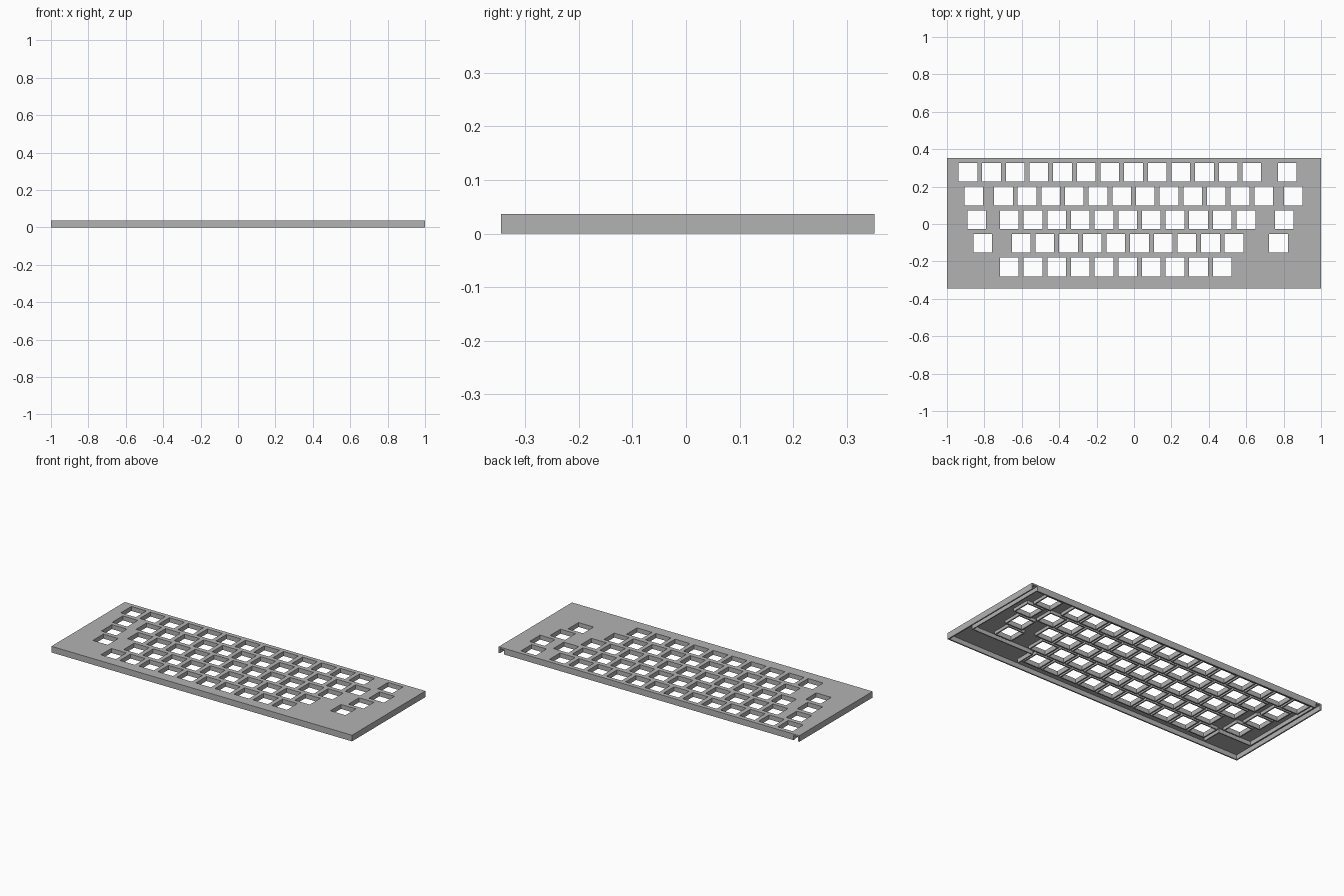
import bpy, bmesh

if "Cube" in bpy.data.objects:
    bpy.data.objects.remove(bpy.data.objects["Cube"])

H = 0.037             # total height
PLATE = 0.009         # thickness of the top plate
X, Y0, Y1 = 1.0, -0.345, 0.352
U = 0.1265            # key pitch
HOLE, RIM = 0.050, 0.0575   # half sizes of key opening and its sleeve

grey = bpy.data.materials.new("plain grey")
grey.diffuse_color = (0.45, 0.45, 0.45, 1)
grey.use_nodes = True
grey.node_tree.nodes["Principled BSDF"].inputs["Base Color"].default_value = grey.diffuse_color


def add_box(bm, x0, x1, y0, y1, z0, z1):
    v = [bm.verts.new((x, y, z)) for z in (z0, z1)
         for x, y in ((x0, y0), (x1, y0), (x1, y1), (x0, y1))]
    bm.faces.new((v[3], v[2], v[1], v[0]))
    bm.faces.new(v[4:])
    for i in range(4):
        j = (i + 1) % 4
        bm.faces.new((v[i], v[j], v[j + 4], v[i + 4]))


def add_sleeve(bm, cx, cy, z0, z1):
    # square tube around one key opening
    rings = []
    for r, z in ((RIM, z0), (RIM, z1), (HOLE, z1), (HOLE, z0)):
        rings.append([bm.verts.new((cx + sx * r, cy + sy * r, z))
                      for sx, sy in ((-1, -1), (1, -1), (1, 1), (-1, 1))])
    for k in range(4):
        a, b = rings[k], rings[(k + 1) % 4]
        for i in range(4):
            j = (i + 1) % 4
            bm.faces.new((a[i], a[j], b[j], b[i]))


def finish(bm, name):
    bmesh.ops.recalc_face_normals(bm, faces=bm.faces)
    me = bpy.data.meshes.new(name)
    bm.to_mesh(me)
    bm.free()
    me.materials.append(grey)
    ob = bpy.data.objects.new(name, me)
    bpy.context.collection.objects.link(ob)
    return ob


# key positions, in key pitches from the first key of each row
rows = [
    [i for i in range(13)] + [13.5],
    [0.25] + [1.5 + i for i in range(12)] + [13.75],
    [0.375] + [1.75 + i for i in range(11)] + [13.375],
    [0.625] + [2.25 + i for i in range(10)] + [13.125],
    [1.75 + i for i in range(10)],
]
keys = [(-0.888 + k * U, 0.276 - r * U) for r, row in enumerate(rows) for k in row]

# top plate with key openings
bm = bmesh.new()
add_box(bm, -X, X, Y0, Y1, H - PLATE, H)
plate = finish(bm, "top_plate")
bm = bmesh.new()
for cx, cy in keys:
    add_box(bm, cx - HOLE, cx + HOLE, cy - HOLE, cy + HOLE, 0, 2 * H)
cutter = finish(bm, "key_cutter")
mod = plate.modifiers.new("openings", 'BOOLEAN')
mod.operation = 'DIFFERENCE'
mod.solver = 'EXACT'
mod.object = cutter
bpy.context.view_layer.objects.active = plate
plate.select_set(True)
bpy.ops.object.modifier_apply(modifier=mod.name)
bpy.data.objects.remove(cutter)

# sleeves below the openings
bm = bmesh.new()
for cx, cy in keys:
    add_sleeve(bm, cx, cy, 0.010, H - PLATE)
finish(bm, "key_sleeves")

# outer walls: front and both sides
T = 0.008
Z = H - PLATE
bm = bmesh.new()
add_box(bm, -X, X, Y0, Y0 + T, 0, Z)
for s in (-1, 1):
    a, b = sorted((s * X, s * (X - T)))
    add_box(bm, a, b, Y0 + T, Y1, 0, Z)
finish(bm, "outer_walls")

# back wall, leaving a slot at each end
bm = bmesh.new()
add_box(bm, -0.963, 0.963, Y1 - T, Y1, 0, Z)
finish(bm, "back_wall")

# stepped inner walls around the key field, flush with the top
t = 0.006
bm = bmesh.new()
for s, step in ((-1, 0.745), (1, 0.55)):
    for x0, x1, y0, y1 in ((0.957, 0.963, -0.182, Y1 - T),
                           (step - t, 0.963, -0.188, -0.182),
                           (step - t, step, -0.305, -0.188)):
        a, b = sorted((s * x0, s * x1))
        add_box(bm, a, b, y0, y1, 0.004, H)
finish(bm, "inner_walls")
